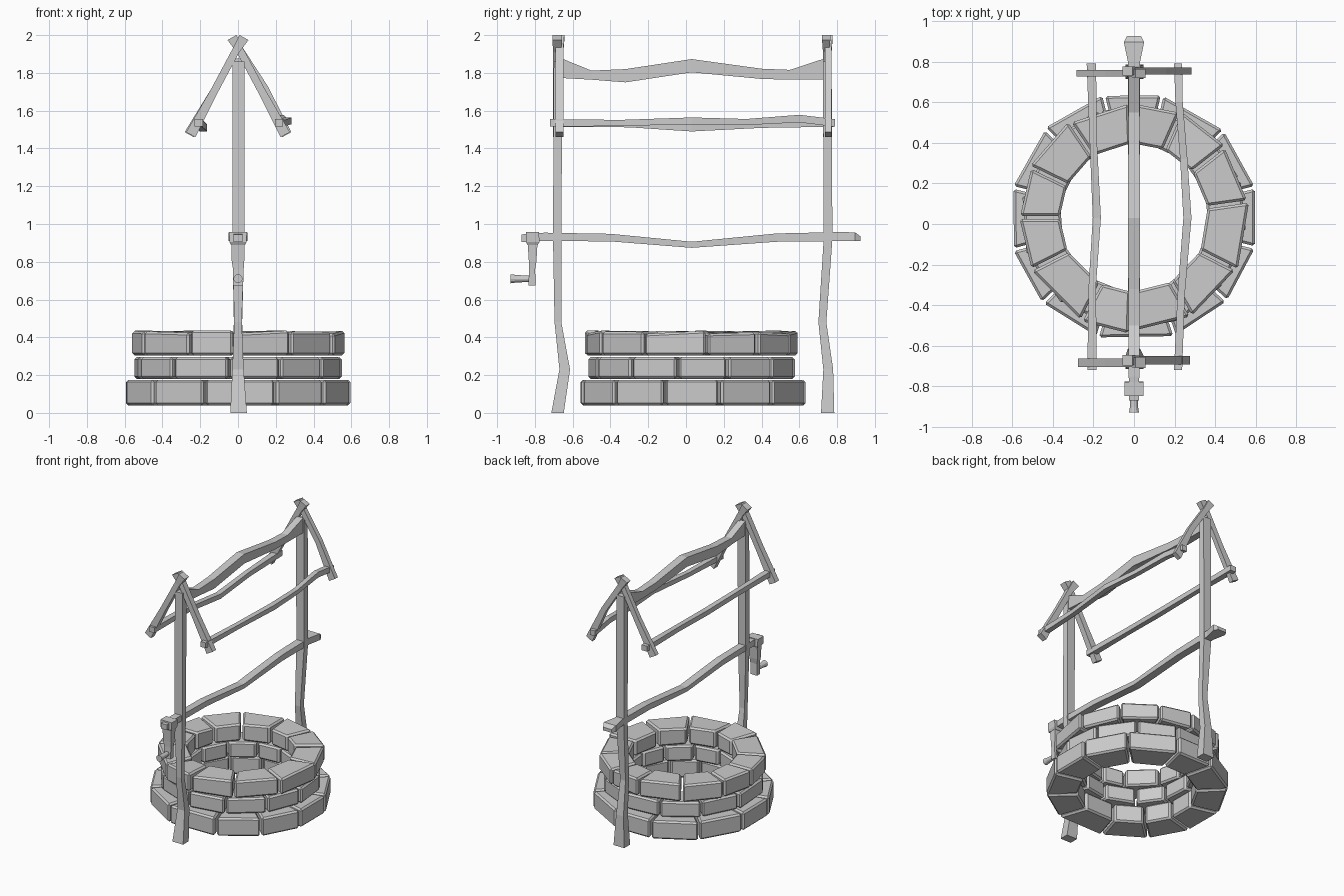
import bpy, bmesh, random
from math import radians, cos, sin
from mathutils import Vector

random.seed(4)
X, Y, Z = Vector((1, 0, 0)), Vector((0, 1, 0)), Vector((0, 0, 1))


def finish(bm, name):
    bmesh.ops.recalc_face_normals(bm, faces=bm.faces)
    me = bpy.data.meshes.new(name)
    bm.to_mesh(me)
    bm.free()
    ob = bpy.data.objects.new(name, me)
    bpy.context.collection.objects.link(ob)
    return ob


def skin(bm, rings):
    """Bridge successive four-corner rings and cap both ends."""
    vs = [[bm.verts.new(p) for p in r] for r in rings]
    for a, b in zip(vs, vs[1:]):
        for i in range(4):
            j = (i + 1) % 4
            bm.faces.new((a[i], a[j], b[j], b[i]))
    bm.faces.new(vs[0])
    bm.faces.new(vs[-1])


def beam(name, pts, u, v):
    """Rough-hewn timber: pts are (x, y, z, half width along u, half width along v)."""
    bm = bmesh.new()
    skin(bm, [[Vector(p[:3]) + u * p[3] * a + v * p[4] * b
               for a, b in ((-1, -1), (1, -1), (1, 1), (-1, 1))] for p in pts])
    return finish(bm, name)


def course(name, cuts, r_in, r_out, z0, z1, uneven=0.0):
    """Ring of bevelled wedge stones, split at the given angles."""
    bm = bmesh.new()
    gap = 0.007
    for a, b in zip(cuts, cuts[1:] + [cuts[0] + 360]):
        a, b = radians(a), radians(b)
        ro = r_out + random.uniform(-0.006, 0.006)
        lo, hi = [], []
        for r, t, s in ((r_in, a, 1), (ro, a, 1), (ro, b, -1), (r_in, b, -1)):
            t += s * gap / r
            x, y = r * cos(t), r * sin(t) + 0.032
            lo.append((x, y, z0))
            hi.append((x, y, z1 + random.uniform(-uneven, uneven)))
        skin(bm, [lo, hi])
    bmesh.ops.bevel(bm, geom=bm.edges[:], offset=0.012, segments=1,
                    affect='EDGES', clamp_overlap=True)
    return finish(bm, name)


# Stone wall, three courses
course("wall_bottom_course", [14, 44, 77, 104, 135, 166, 195, 223, 253, 289, 318, 346],
       0.40, 0.615, 0.04, 0.175)
course("wall_middle_course", [20, 50, 80, 108, 138, 168, 200, 231, 265, 294, 324, 352],
       0.37, 0.555, 0.18, 0.295)
course("wall_top_course", [8, 38, 66, 92, 124, 154, 180, 207, 243, 268, 300, 333],
       0.365, 0.565, 0.305, 0.428, 0.009)

# Uprights
beam("front_post", [(0.003, -0.68, 0, 0.044, 0.033), (0, -0.642, 0.23, 0.030, 0.028),
                    (0, -0.678, 0.48, 0.020, 0.018), (0.002, -0.682, 0.92, 0.032, 0.022),
                    (0.002, -0.677, 1.86, 0.032, 0.023)], X, Y)
beam("back_post", [(0.003, 0.75, 0, 0.044, 0.035), (0, 0.753, 0.23, 0.030, 0.026),
                   (0, 0.722, 0.48, 0.022, 0.021), (0.002, 0.752, 0.92, 0.032, 0.023),
                   (0.002, 0.748, 1.86, 0.032, 0.023)], X, Y)

# Ridge beam and eaves
beam("ridge_beam", [(0, -0.66, 1.825, 0.026, 0.052), (0, -0.50, 1.788, 0.026, 0.024),
                    (0, -0.32, 1.785, 0.028, 0.035), (0, 0.03, 1.838, 0.030, 0.035),
                    (0, 0.40, 1.795, 0.028, 0.027), (0, 0.55, 1.79, 0.026, 0.026),
                    (0, 0.73, 1.82, 0.026, 0.055)], X, Z)
beam("left_eave", [(-0.207, -0.72, 1.535, 0.023, 0.02), (-0.205, -0.3, 1.53, 0.018, 0.018),
                   (-0.183, 0.03, 1.508, 0.02, 0.018), (-0.2, 0.4, 1.527, 0.018, 0.018),
                   (-0.21, 0.79, 1.535, 0.023, 0.02)], X, Z)
beam("right_eave", [(0.217, -0.72, 1.535, 0.02, 0.02), (0.232, -0.35, 1.535, 0.018, 0.016),
                    (0.263, 0.03, 1.546, 0.02, 0.018), (0.245, 0.32, 1.54, 0.018, 0.016),
                    (0.222, 0.6, 1.558, 0.018, 0.02), (0.217, 0.79, 1.535, 0.02, 0.02)], X, Z)

# Crossed rafters at both ends
for end, y, d, bend, foot in (("front", -0.676, 0.021, 0.0, 0.25),
                              ("back", 0.748, 0.017, 0.015, 0.258)):
    for side, s in (("left", -1), ("right", 1)):
        b = bend if s > 0 else 0.0
        across = Vector((s * 0.875, 0, 0.485))
        yy = y + s * 0.006
        beam(f"{end}_{side}_rafter",
             [(-s * 0.032, yy, 1.987, 0.027, d + 0.005), (s * 0.01, yy, 1.92, 0.02, d),
              (s * (0.125 + b), yy, 1.705 + b, 0.02, d), (s * foot, yy, 1.473, 0.028, d)],
             across, Y)

# Winding shaft with flared back end
beam("winding_shaft", [(0, -0.87, 0.925, 0.024, 0.02), (0, -0.75, 0.932, 0.026, 0.022),
                       (0, -0.40, 0.928, 0.028, 0.02), (0, 0.03, 0.89, 0.03, 0.016),
                       (0, 0.48, 0.928, 0.028, 0.022), (0, 0.80, 0.933, 0.03, 0.024),
                       (0, 0.895, 0.933, 0.05, 0.023), (0, 0.925, 0.922, 0.035, 0.012)], X, Z)

# Crank: hub, arm and handle
beam("crank_hub", [(0, -0.812, 0.89, 0.038, 0.028), (0, -0.812, 0.905, 0.045, 0.036),
                   (0, -0.812, 0.957, 0.047, 0.034)], X, Y)
beam("crank_arm", [(0, -0.815, 0.675, 0.027, 0.019), (0.002, -0.815, 0.76, 0.028, 0.016),
                   (0, -0.812, 0.80, 0.033, 0.020), (0, -0.812, 0.90, 0.036, 0.026)], X, Y)
bm = bmesh.new()
rings = []
for y, r in ((-0.928, 0.024), (-0.90, 0.02), (-0.82, 0.016)):
    rings.append([bm.verts.new((r * cos(k * radians(30)), y, 0.71 + r * sin(k * radians(30))))
                  for k in range(12)])
for a, b in zip(rings, rings[1:]):
    for k in range(12):
        j = (k + 1) % 12
        bm.faces.new((a[k], a[j], b[j], b[k]))
bm.faces.new(rings[0])
bm.faces.new(rings[-1])
finish(bm, "crank_handle")
